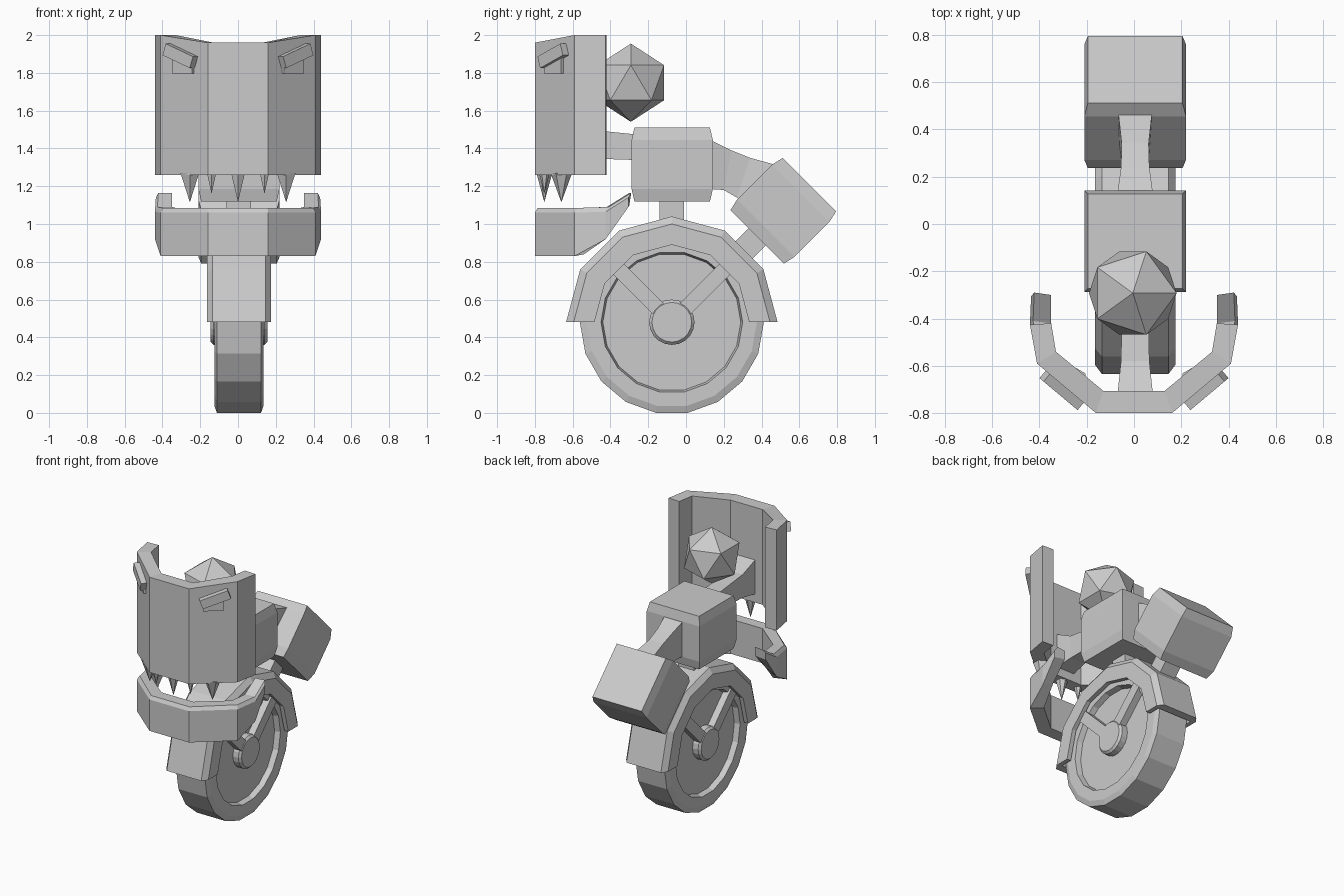
import bpy, bmesh, math
from mathutils import Matrix, Vector

if "Cube" in bpy.data.objects:
    bpy.data.objects.remove(bpy.data.objects["Cube"])

C = 0.005  # centre line of body and wheel


def finish(bm, name):
    bmesh.ops.recalc_face_normals(bm, faces=bm.faces[:])
    me = bpy.data.meshes.new(name)
    bm.to_mesh(me)
    bm.free()
    ob = bpy.data.objects.new(name, me)
    bpy.context.collection.objects.link(ob)
    return ob


def loft(name, sections):
    """Skin a list of closed cross-sections and cap both ends."""
    bm = bmesh.new()
    rings = [[bm.verts.new(p) for p in s] for s in sections]
    n = len(rings[0])
    for a, b in zip(rings, rings[1:]):
        for i in range(n):
            j = (i + 1) % n
            bm.faces.new((a[i], a[j], b[j], b[i]))
    bm.faces.new(rings[0])
    bm.faces.new(rings[-1])
    return finish(bm, name)


def box(name, loc, size, rot=Matrix()):
    bm = bmesh.new()
    m = Matrix.Translation(loc) @ rot @ Matrix.Diagonal((*size, 1))
    bmesh.ops.create_cube(bm, size=1, matrix=m)
    return finish(bm, name)


def rx(deg):
    return Matrix.Rotation(math.radians(deg), 4, 'X')


def rect(y, z, hx, hy=0.0, hz=0.0):
    """Rectangle across x, between (y,z)+(hy,hz) and (y,z)-(hy,hz)."""
    return [(C + hx, y + hy, z + hz), (C - hx, y + hy, z + hz),
            (C - hx, y - hy, z - hz), (C + hx, y - hy, z - hz)]


def mirrored(right):
    """Sections for +x continued to the -x side."""
    return [[(-x, y, z) for x, y, z in s] for s in reversed(right)] + right


# Curved face plate and jaw share one plan: outer x,y and inner x,y
plan = [(.16, -.80, .13, -.705), (.41, -.59, .33, -.54),
        (.44, -.425, .35, -.42), (.435, -.305, .35, -.30)]
face = [[(a, b, 1.26), (a, b, t), (c, d, t), (c, d, 1.26)]
        for (a, b, c, d), t in zip(plan[:3], (1.96, 2.0, 2.0))]
loft("face_plate", mirrored(face))
jaw = [[(a, b, lo), (a, b, hi), (a * .97, b + .015, hi + .025), (c, d, hi + .025), (c, d, li)]
       for (a, b, c, d), lo, li, hi in zip(plan, (.83, .83, .92, 1.09),
                                           (.83, .84, .97, 1.10), (1.06, 1.06, 1.065, 1.14))]
loft("lower_jaw", mirrored(jaw))

# Teeth
teeth = [(0, -.75, .042, .145)]
for s in (-1, 1):
    teeth += [(s * .14, -.75, .028, .10), (s * .255, -.66, .057, .145)]
for x, y, r, h in teeth:
    bm = bmesh.new()
    bmesh.ops.create_cone(bm, cap_ends=True, segments=6, radius1=0, radius2=r, depth=h + .01,
                          matrix=Matrix.Translation((x, y, 1.265 - h / 2)))
    bmesh.ops.remove_doubles(bm, verts=bm.verts[:], dist=1e-5)
    finish(bm, "tooth")

# Eyes and slanted brows
for s in (-1, 1):
    turn = Matrix.Rotation(math.radians(40 * s), 4, 'Z')
    tilt = Matrix.Rotation(math.radians(-20 * s), 4, 'Y')
    box("brow", (s * .303, -.70, 1.89), (.20, .05, .065), turn @ tilt)
    box("eye", (s * .287, -.695, 1.84), (.14, .03, .085), turn)


# Body blocks: tapered towards top and bottom
def block(name, y, z, deg):
    ob = loft(name, [[(sx * (.215 - i), sy * (.215 - i), h)
                      for sx, sy in ((1, 1), (-1, 1), (-1, -1), (1, -1))]
                     for h, i in ((-.195, .015), (-.13, 0), (.13, 0), (.195, .015))])
    ob.matrix_world = Matrix.Translation((C, y, z)) @ rx(deg)


block("front_body", -.073, 1.315, 0)
block("rear_body", .515, 1.07, -45)

# Neck and connecting link
loft("neck", [rect(-.72, 1.45, .075, 0, .13), rect(-.58, 1.425, .06, 0, .085),
              rect(-.42, 1.417, .057, 0, .073), rect(-.27, 1.407, .06, 0, .068)])
loft("rear_link", [rect(.13, 1.315, .075, 0, .13), rect(.22, 1.285, .06, .02, .105),
                   rect(.305, 1.245, .057, .035, .105), rect(.42, 1.18, .075, .085, .125)])

# Head ball
bm = bmesh.new()
bmesh.ops.create_icosphere(bm, subdivisions=1, radius=.207,
                           matrix=Matrix.Translation((C - .01, -.292, 1.748)))
finish(bm, "head_ball")

# Wheel, built around its axle
WY, WZ = -.075, .48


def lathe(name, profile, n, offset):
    loft(name, [[(C + x, WY + r * math.cos(a), WZ + r * math.sin(a))
                 for a in (2 * math.pi * k / n + offset for k in range(n))]
                for x, r in profile])


half = [(.09, .365), (.13, .375), (.13, .45), (.117, .487)]
lathe("wheel", [(-x, r) for x, r in half] + half[::-1], 18, 0)
lathe("hub", [(-.15, .105), (-.135, .12), (.135, .12), (.15, .105)], 20, 0)

# Fender: half ring with a channel section
prof = [(.17, .41), (.17, .52), (.14, .56), (-.14, .56), (-.17, .52), (-.17, .41),
        (-.138, .41), (-.138, .50), (.138, .50), (.138, .41)]
loft("fender", [[(C + x, WY + r * math.cos(a), WZ + r * math.sin(a)) for x, r in prof]
                for a in (math.pi * k / 6 for k in range(7))])

# Fork struts from hub to fender, both sides of the wheel
for s in (-1, 1):
    for deg in (-45, 45):
        d = rx(deg) @ Vector((0, 0, .26))
        box("fork_strut", (C + s * .12, WY + d.y, WZ + d.z), (.05, .08, .36), rx(deg))

# Posts carrying the bodies on the fender
box("front_post", (C, WY, 1.08), (.13, .13, .16))
box("rear_post", (C, .33, .885), (.13, .13, .25), rx(-45))
